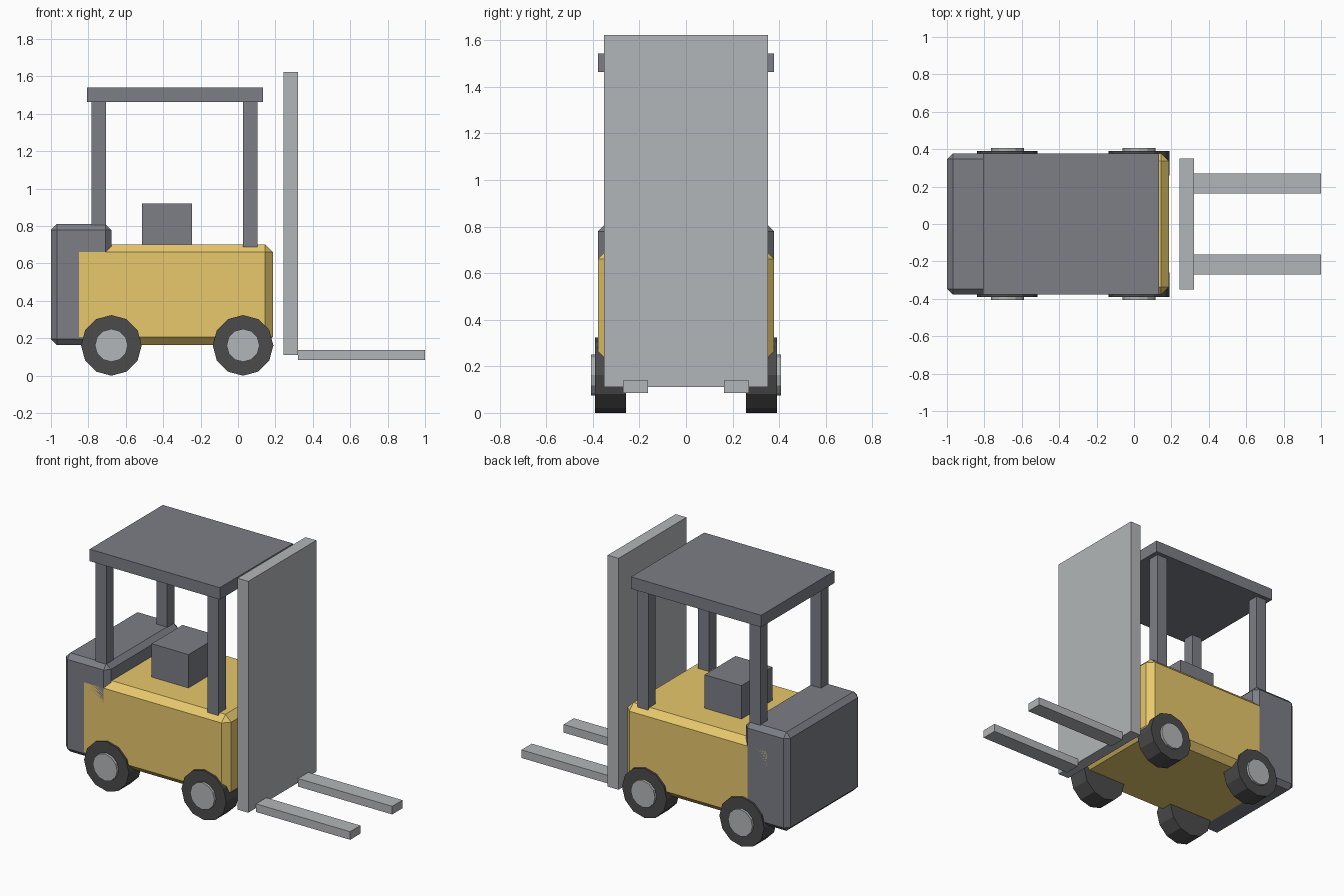
import bpy
from math import pi

if "Cube" in bpy.data.objects:
    bpy.data.objects.remove(bpy.data.objects["Cube"])


def material(name, rgb):
    m = bpy.data.materials.new(name)
    m.diffuse_color = (*rgb, 1)
    m.use_nodes = True
    m.node_tree.nodes["Principled BSDF"].inputs["Base Color"].default_value = m.diffuse_color
    return m


YELLOW = material("yellow_paint", (0.80, 0.58, 0.15))
SLATE = material("slate_paint", (0.20, 0.21, 0.24))
RUBBER = material("rubber", (0.07, 0.07, 0.07))
STEEL = material("steel", (0.45, 0.47, 0.48))


def box(name, x, y, z, mat, chamfer=0):
    """Box from (min, max) ranges, with optional flat chamfer."""
    ranges = (x, y, z)
    bpy.ops.mesh.primitive_cube_add(size=1, location=[(a + b) / 2 for a, b in ranges])
    ob = bpy.context.object
    ob.name = name
    ob.scale = [b - a for a, b in ranges]
    bpy.ops.object.transform_apply(location=False, rotation=False, scale=True)
    ob.data.materials.append(mat)
    if chamfer:
        bev = ob.modifiers.new("chamfer", 'BEVEL')
        bev.width = chamfer
        bev.segments = 1
    return ob


def disc(name, x, y0, y1, z, radius, mat):
    """Twelve-sided cylinder lying along y."""
    bpy.ops.mesh.primitive_cylinder_add(vertices=12, radius=radius, depth=abs(y1 - y0),
                                        location=(x, (y0 + y1) / 2, z),
                                        rotation=(pi / 2, 0, 0))
    ob = bpy.context.object
    ob.name = name
    ob.data.materials.append(mat)
    return ob


def span(side, a, b):
    return tuple(sorted((side * a, side * b)))


# Chassis, counterweight and seat
box("body", (-0.89, 0.186), (-0.378, 0.378), (0.165, 0.702), YELLOW, 0.041)
box("counterweight", (-1.0, -0.677), (-0.378, 0.378), (0.165, 0.81), SLATE, 0.031)
box("seat", (-0.513, -0.246), (-0.16, 0.16), (0.68, 0.92), SLATE)

# Overhead guard and mast
box("roof", (-0.808, 0.133), (-0.378, 0.378), (1.464, 1.542), SLATE)
box("mast", (0.242, 0.32), (-0.351, 0.351), (0.111, 1.623), STEEL)

# Mirrored posts, forks and wheels
for side, label in ((-1, "right"), (1, "left")):
    box(f"fork_{label}", (0.32, 1.0), span(side, 0.164, 0.27), (0.085, 0.138), STEEL)
    for end, post_x, wheel_x in (("rear", -0.783, -0.677), ("front", 0.027, 0.027)):
        box(f"{end}_post_{label}", (post_x, post_x + 0.077), span(side, 0.275, 0.351),
            (0.68, 1.47), SLATE)
        disc(f"{end}_tyre_{label}", wheel_x, side * 0.258, side * 0.391, 0.162, 0.162, RUBBER)
        disc(f"{end}_hub_{label}", wheel_x, side * 0.30, side * 0.407, 0.162, 0.088, STEEL)
